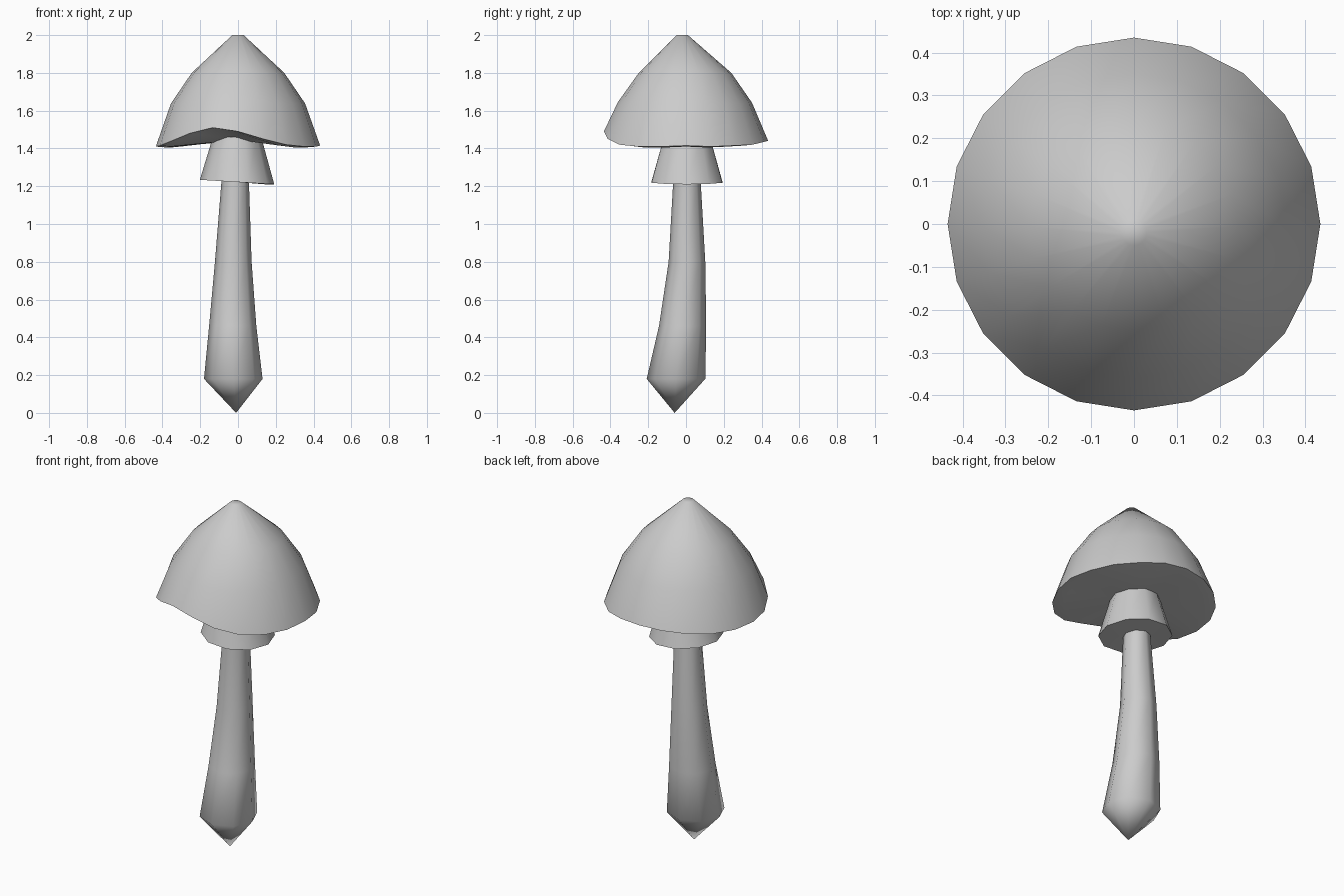
import bpy
import bmesh
from math import cos, sin, tau, radians

if "Cube" in bpy.data.objects:
    bpy.data.objects.remove(bpy.data.objects["Cube"])

grey = bpy.data.materials.new("plain grey")
grey.use_nodes = True
colour = (0.6, 0.6, 0.6, 1)
grey.diffuse_color = colour
grey.node_tree.nodes["Principled BSDF"].inputs["Base Color"].default_value = colour


def loft(name, sides, rings, height=lambda a, i: 0, angle=50):
    """Skin rings of (x, y, z, radius); a zero radius makes a point."""
    bm = bmesh.new()
    loops = []
    for i, (x, y, z, r) in enumerate(rings):
        if r == 0:
            loops.append([bm.verts.new((x, y, z))])
            continue
        angles = [tau * k / sides for k in range(sides)]
        loops.append([bm.verts.new((x + r * cos(a), y + r * sin(a), z + height(a, i)))
                      for a in angles])
    for low, high in zip(loops, loops[1:]):
        for k in range(sides):
            j = (k + 1) % sides
            corners = [low[k % len(low)], low[j % len(low)],
                       high[j % len(high)], high[k % len(high)]]
            bm.faces.new(list(dict.fromkeys(corners)))
    for end in (loops[0], loops[-1]):
        if len(end) > 1:
            bm.faces.new(end)
    bmesh.ops.recalc_face_normals(bm, faces=bm.faces)
    mesh = bpy.data.meshes.new(name)
    bm.to_mesh(mesh)
    bm.free()
    obj = bpy.data.objects.new(name, mesh)
    bpy.context.collection.objects.link(obj)
    mesh.materials.append(grey)
    bpy.ops.object.select_all(action="DESELECT")
    obj.select_set(True)
    bpy.context.view_layer.objects.active = obj
    bpy.ops.object.shade_smooth_by_angle(angle=radians(angle))
    return obj


# Stem: swollen, pointed foot that leans up into the collar
loft("stem", 8, [
    (-0.01, -0.06, 0, 0), (-0.025, -0.053, 0.18, 0.155),
    (-0.028, -0.018, 0.46, 0.125), (-0.025, 0.005, 0.8, 0.097),
    (-0.015, 0.005, 1.22, 0.073), (-0.01, 0.005, 1.3, 0.07)], angle=70)

# Collar: slightly tilted flared skirt with an inset underside
loft("collar", 10, [
    (-0.005, 0.005, 1.222, 0), (-0.005, 0.005, 1.222, 0.15),
    (-0.005, 0.005, 1.222, 0.197), (-0.005, 0.005, 1.46, 0.128)],
    lambda a, i: -0.012 * cos(a) if i < 3 else 0)

# Cap: rim height per step around the edge, from +x through the back
rim = [1.415, 1.41, 1.415, 1.42, 1.435, 1.44, 1.435, 1.425, 1.415, 1.41,
       1.41, 1.415, 1.44, 1.48, 1.51, 1.49, 1.45, 1.42, 1.41, 1.41]


def rim_wave(a, ring):
    z = rim[round(a / tau * len(rim)) % len(rim)] - 1.43
    return z * (0, 1, 1, 0.1, 0, 0)[ring]


loft("cap", 20, [
    (0, 0, 1.445, 0), (0, 0, 1.425, 0.375), (0, 0, 1.43, 0.435),
    (0, -0.005, 1.64, 0.355), (0, -0.005, 1.8, 0.245),
    (0, -0.02, 2, 0.03)], rim_wave)
